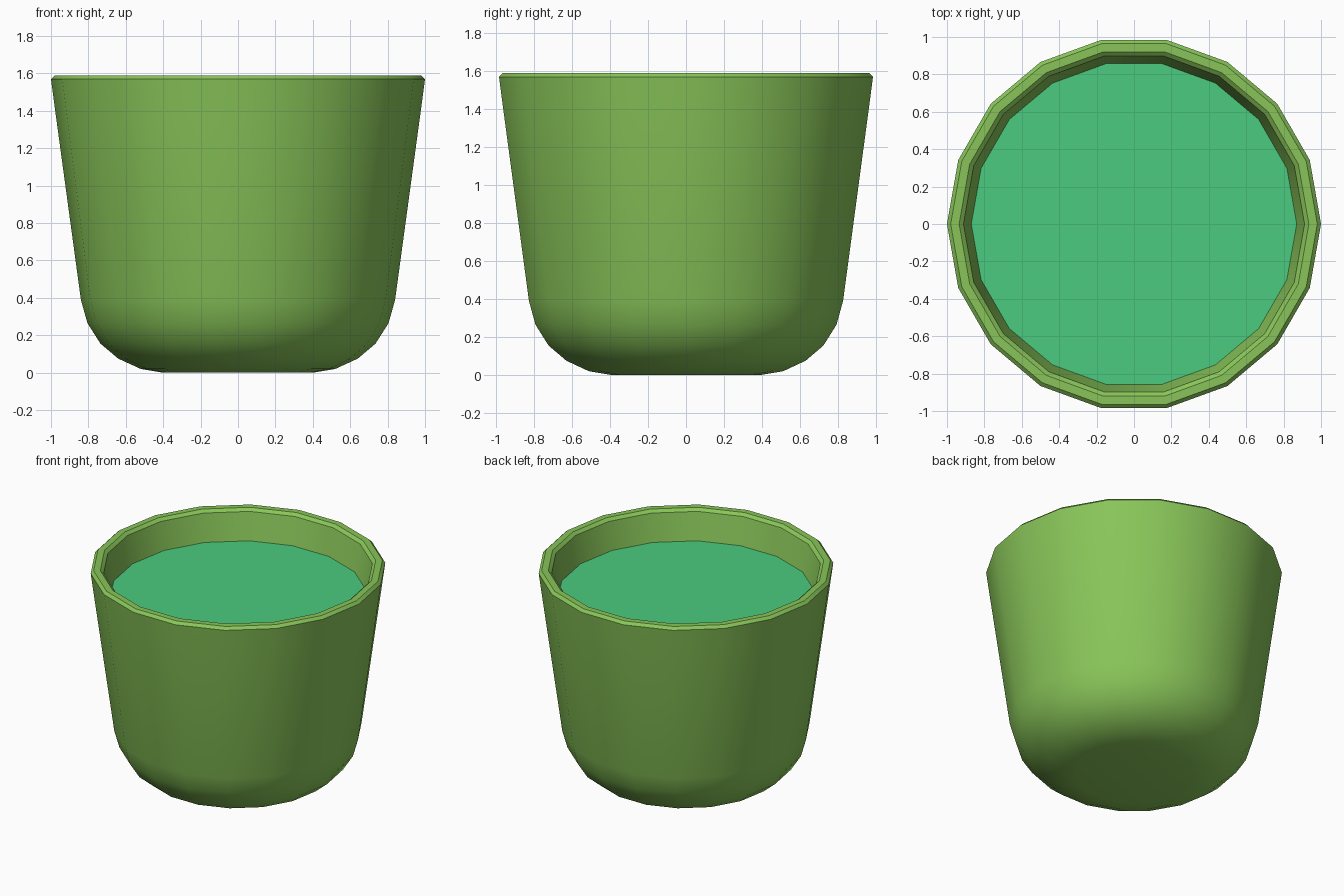
import bpy, bmesh, math

if "Cube" in bpy.data.objects:
    bpy.data.objects.remove(bpy.data.objects["Cube"])

SIDES = 18

def material(name, color):
    m = bpy.data.materials.new(name)
    m.diffuse_color = color
    m.use_nodes = True
    m.node_tree.nodes["Principled BSDF"].inputs["Base Color"].default_value = m.diffuse_color
    return m

def ring(bm, r, z):
    return [bm.verts.new((r * math.cos(2 * math.pi * i / SIDES),
                          r * math.sin(2 * math.pi * i / SIDES), z))
            for i in range(SIDES)]

def lathe(name, profile, mat, cap=True):
    """Spin (radius, height) points; the first ring is capped if asked."""
    bm = bmesh.new()
    rings = [ring(bm, r, z) for r, z in profile]
    if cap:
        bm.faces.new(rings[0][::-1] if len(rings) > 1 else rings[0])
    for a, b in zip(rings, rings[1:]):
        for i in range(SIDES):
            j = (i + 1) % SIDES
            bm.faces.new((a[i], a[j], b[j], b[i]))
    me = bpy.data.meshes.new(name)
    bm.to_mesh(me)
    bm.free()
    me.materials.append(mat)
    ob = bpy.data.objects.new(name, me)
    bpy.context.collection.objects.link(ob)
    bpy.ops.object.select_all(action='DESELECT')
    ob.select_set(True)
    bpy.context.view_layer.objects.active = ob
    bpy.ops.object.shade_smooth_by_angle(angle=math.radians(35))
    return ob

# Pot: rounded base, tapered wall, chamfered rim, inner wall down to the fill
lathe("pot", [(0.40, 0.0), (0.52, 0.02), (0.64, 0.075), (0.735, 0.155),
              (0.805, 0.265), (0.84, 0.39), (0.98, 1.42), (1.0, 1.57),
              (0.98, 1.59), (0.935, 1.59), (0.912, 1.57), (0.87, 1.37)],
      material("pot_green", (0.25, 0.56, 0.10, 1)))

# Fill: flat disc inside the pot
lathe("fill_surface", [(0.87, 1.37)], material("fill_green", (0.07, 0.60, 0.21, 1)))
